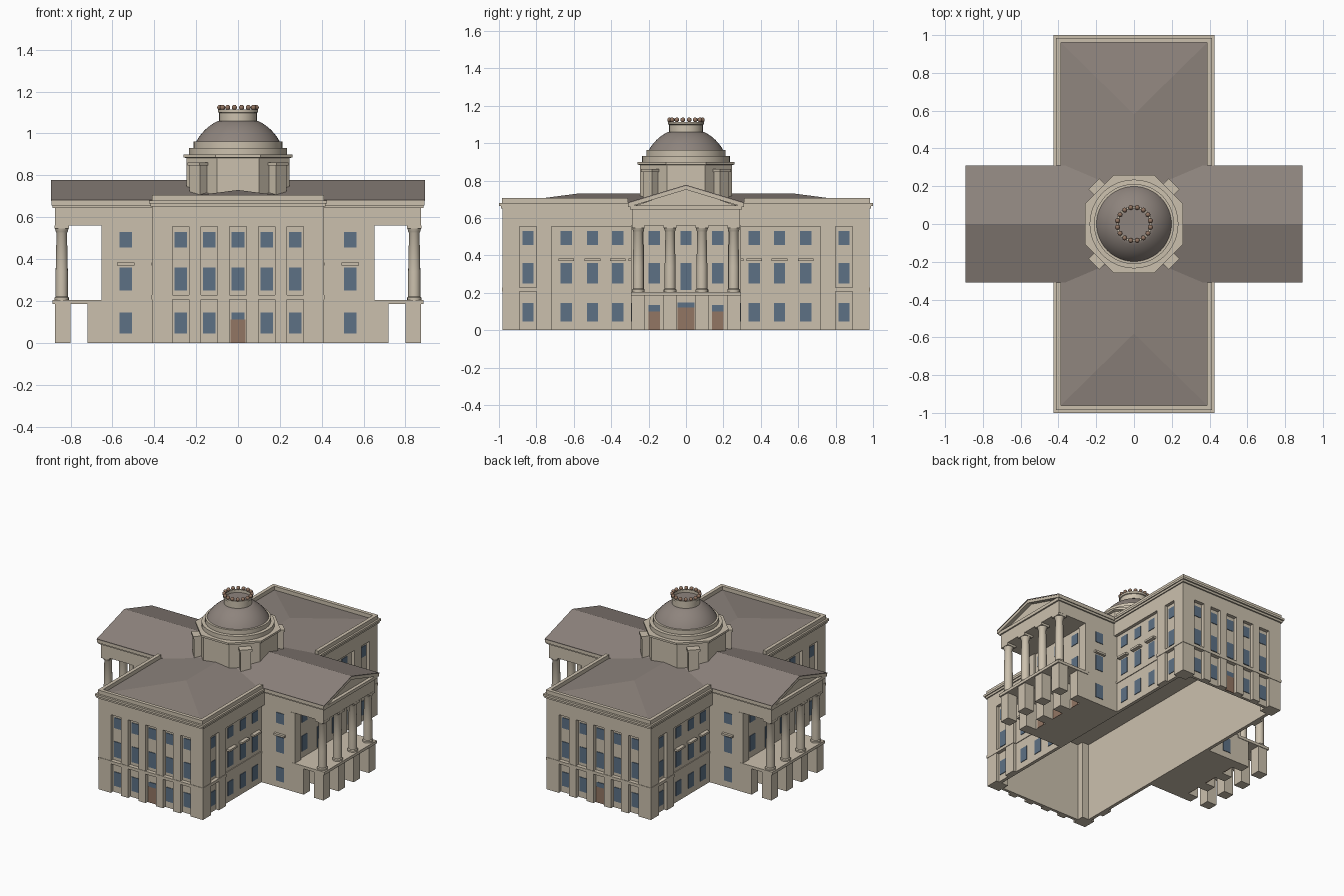
import bpy, bmesh, math
from mathutils import Matrix, Vector

old = bpy.data.objects.get("Cube")
if old:
    bpy.data.objects.remove(old, do_unlink=True)


def material(name, rgb):
    m = bpy.data.materials.new(name)
    m.use_nodes = True
    m.diffuse_color = (*rgb, 1)
    m.node_tree.nodes["Principled BSDF"].inputs["Base Color"].default_value = (*rgb, 1)
    return m


STONE = material("cream stone", (0.60, 0.53, 0.42))
ROOF = material("grey brown roof", (0.27, 0.23, 0.205))
GLASS = material("blue window", (0.11, 0.165, 0.235))
DOOR = material("brown door", (0.29, 0.18, 0.125))


def finish(name, bm, mat, smooth=False):
    bmesh.ops.recalc_face_normals(bm, faces=bm.faces)
    me = bpy.data.meshes.new(name)
    bm.to_mesh(me)
    bm.free()
    me.materials.append(mat)
    ob = bpy.data.objects.new(name, me)
    bpy.context.collection.objects.link(ob)
    if smooth:
        bpy.ops.object.select_all(action='DESELECT')
        ob.select_set(True)
        bpy.context.view_layer.objects.active = ob
        bpy.ops.object.shade_smooth_by_angle(angle=math.radians(35))
    return ob


def signs(a, b):
    """Spans centred on the axis are built once, others are mirrored."""
    return (1,) if abs(a + b) < 1e-6 else (1, -1)


def boxes(name, mat, spans):
    """Boxes given as (x0, x1, y0, y1, z0, z1), mirrored across x and y."""
    bm = bmesh.new()
    for x0, x1, y0, y1, z0, z1 in spans:
        for sx in signs(x0, x1):
            for sy in signs(y0, y1):
                c = Vector((sx * (x0 + x1) / 2, sy * (y0 + y1) / 2, (z0 + z1) / 2))
                s = Matrix.Diagonal((x1 - x0, y1 - y0, z1 - z0, 1))
                bmesh.ops.create_cube(bm, size=1, matrix=Matrix.Translation(c) @ s)
    return finish(name, bm, mat)


def hull(name, mat, pts):
    bm = bmesh.new()
    for p in pts:
        bm.verts.new(p)
    bmesh.ops.convex_hull(bm, input=bm.verts)
    bmesh.ops.dissolve_limit(bm, angle_limit=0.01, verts=bm.verts, edges=bm.edges)
    return finish(name, bm, mat)


def lathe(name, mat, profile, sides, places=((0, 0),), turn=0, smooth=True):
    """Turns an (r, z) profile around upright axes at the given places."""
    bm = bmesh.new()
    for px, py in places:
        rings = []
        for r, z in profile:
            ring = []
            for i in range(sides):
                a = turn + math.tau * i / sides
                ring.append(bm.verts.new((px + r * math.cos(a), py + r * math.sin(a), z)))
            rings.append(ring)
        for lo, hi in zip(rings, rings[1:]):
            for i in range(sides):
                j = (i + 1) % sides
                bm.faces.new((lo[i], lo[j], hi[j], hi[i]))
        bm.faces.new(rings[0])
        bm.faces.new(rings[-1])
    return finish(name, bm, mat, smooth)


ROWS = [(0.045, 0.145), (0.25, 0.36), (0.455, 0.53)]   # three storeys of windows
BAYS = [0, 0.137, 0.273]                               # window bays of the end walls
SIDE = [0.365, 0.50, 0.64]                             # side windows between pavilions
PAV = 0.845                                            # side window of the pavilion
COLS = [0.085, 0.255]                                  # portico columns
TOP = 0.555
W = 0.03                                               # half window width
P = 0.004                                              # half plate thickness

# --- Long wing: hollow shell with recessed bays ---
boxes("wing_walls", STONE, [
    (-0.385, 0.385, 0.935, 0.955, 0, TOP),
    (0.365, 0.388, -0.95, 0.95, 0, TOP)])
boxes("wing_pilasters", STONE, [
    (0.04, 0.097, 0.94, 0.98, 0, TOP),
    (0.177, 0.233, 0.94, 0.98, 0, TOP),
    (0.313, 0.41, 0.89, 0.98, 0, TOP),
    (0.37, 0.41, 0.72, 0.80, 0, TOP)])
boxes("wing_string_course", STONE, [
    (-0.413, 0.413, 0.94, 0.983, 0.207, 0.228),
    (0.37, 0.413, 0.717, 0.94, 0.207, 0.228),
    (0.37, 0.393, 0.29, 0.717, 0.207, 0.222)])
boxes("wing_entablature", STONE, [
    (-0.41, 0.41, -0.98, 0.98, TOP, 0.66),
    (-0.418, 0.418, -0.99, 0.99, 0.65, 0.667),
    (-0.425, 0.425, -1.0, 1.0, 0.665, 0.68)])
boxes("wing_parapet", STONE, [
    (-0.412, 0.412, 0.96, 0.985, 0.68, 0.707),
    (0.387, 0.412, 0.31, 0.96, 0.68, 0.707)])
hull("wing_hip_roof", ROOF,
     [(sx * 0.388, sy * 0.961, 0.68) for sx in (1, -1) for sy in (1, -1)]
     + [(0, 0.58, 0.73), (0, -0.58, 0.73)])

# --- Cross wing with porticoes ---
boxes("cross_wing_body", STONE, [(0.38, 0.64, -0.29, 0.29, 0, 0.57)])
boxes("cross_wing_corner_pilasters", STONE, [(0.62, 0.652, 0.225, 0.293, 0.205, 0.56)])
boxes("cross_wing_entablature", STONE, [
    (-0.875, 0.875, -0.29, 0.29, 0.56, 0.655),
    (-0.885, 0.885, -0.30, 0.30, 0.645, 0.667)])
boxes("portico_floor", STONE, [(0.63, 0.885, -0.295, 0.295, 0.185, 0.205)])
boxes("portico_piers", STONE,
      [(a, b, y - 0.036, y + 0.036, 0, 0.185)
       for y in COLS for a, b in ((0.80, 0.875), (0.63, 0.72))])
hull("cross_wing_gable", STONE,
     [(sx * 0.862, y, z) for sx in (1, -1)
      for y, z in ((0.29, 0.66), (-0.29, 0.66), (0, 0.755))])
for side, sy in (("left", 1), ("right", -1)):
    for part, mat, reach, drop, lift in (("raking_cornice", STONE, 0.89, 0.022, -0.004),
                                         ("gable_roof", ROOF, 0.893, 0.006, 0)):
        hull(f"{part}_{side}", mat,
             [(sx * reach, y * sy, z + lift - d) for sx in (1, -1)
              for y, z in ((0, 0.777), (0.31, 0.683)) for d in (0, drop)])

spots = [(sx * 0.842, sy * y) for sx in (1, -1) for sy in (1, -1) for y in COLS]
lathe("portico_columns", STONE,
      [(0.034, 0.205), (0.034, 0.216), (0.029, 0.222), (0.029, 0.34), (0.025, 0.525),
       (0.028, 0.53), (0.033, 0.547)], 16, spots)
boxes("column_capitals", STONE,
      [(0.808, 0.876, y - 0.034, y + 0.034, 0.545, 0.561) for y in COLS])

# --- Windows, hoods and doors ---
panes = []
for z0, z1 in ROWS:
    for b in BAYS:                                     # end walls
        low = 0.112 if b == 0 and z0 < 0.1 else z0
        panes.append((b - W, b + W, 0.955 - P, 0.955 + P, low, z1))
    for y in SIDE + [PAV]:                             # long sides
        panes.append((0.388 - P, 0.388 + P, y - W, y + W, z0, z1))
    panes.append((0.536 - W, 0.536 + W, 0.29 - P, 0.29 + P, z0, z1))
    if z0 > 0.2:                                       # behind the columns
        panes.append((0.64 - P, 0.64 + P, 0.17 - W, 0.17 + W, z0, z1))
        panes.append((0.64 - P, 0.64 + P, -W, W, z0 if z0 > 0.4 else 0.215, z1))
panes += [(0.64 - P, 0.64 + P, 0.17 - W, 0.17 + W, 0.1, 0.135),
          (0.64 - P, 0.64 + P, -0.045, 0.045, 0.12, 0.148)]
boxes("window_panes", GLASS, panes)
boxes("doors", DOOR, [
    (-0.036, 0.036, 0.955 - P, 0.955 + P, 0, 0.112),
    (0.64 - P, 0.64 + P, 0.17 - W, 0.17 + W, 0, 0.1),
    (0.64 - P, 0.64 + P, -0.045, 0.045, 0, 0.12)])
boxes("window_hoods", STONE,
      [(0.38, 0.414, y - 0.042, y + 0.042, 0.37, 0.384) for y in SIDE]
      + [(0.494, 0.578, 0.28, 0.308, 0.37, 0.384)])

# --- Octagonal drum with corner blocks ---
K = 1 / math.cos(math.pi / 8)
lathe("drum", STONE,
      [(0.245 * K, 0.67), (0.245 * K, 0.882), (0.26 * K, 0.886), (0.26 * K, 0.90)],
      8, turn=math.pi / 8, smooth=False)
bm = bmesh.new()
for i in range(4):
    spin = Matrix.Rotation(math.pi / 4 + i * math.pi / 2, 4, 'Z')
    for depth, width, z0, z1 in ((0.06, 0.068, 0.67, 0.848), (0.075, 0.082, 0.846, 0.862)):
        size = Matrix.Diagonal((depth, width, z1 - z0, 1))
        move = Matrix.Translation((0.262, 0, (z0 + z1) / 2))
        bmesh.ops.create_cube(bm, size=1, matrix=spin @ move @ size)
finish("drum_corner_blocks", bm, STONE)

# --- Dome and lantern ---
lathe("dome_steps", STONE,
      [(0.235, 0.90), (0.235, 0.93), (0.212, 0.931), (0.212, 0.962), (0.19, 0.963)], 48)
arc = [math.radians(27.5 + 38 * i / 8) for i in range(9)]
lathe("dome", ROOF,
      [(0.226 * math.cos(a), 0.855 + 0.226 * math.sin(a)) for a in arc], 48)
lathe("lantern", STONE,
      [(0.09, 1.04), (0.09, 1.098), (0.096, 1.101), (0.096, 1.114), (0.083, 1.114),
       (0.083, 1.09)], 32)
lathe("lantern_roof", ROOF, [(0.084, 1.09), (0.084, 1.094)], 32)
bm = bmesh.new()
for i in range(16):
    a = math.tau * (i + 0.5) / 16
    bmesh.ops.create_uvsphere(bm, u_segments=10, v_segments=6, radius=0.013, matrix=
                              Matrix.Translation((0.089 * math.cos(a), 0.089 * math.sin(a), 1.124)))
finish("lantern_beads", bm, DOOR, smooth=True)
